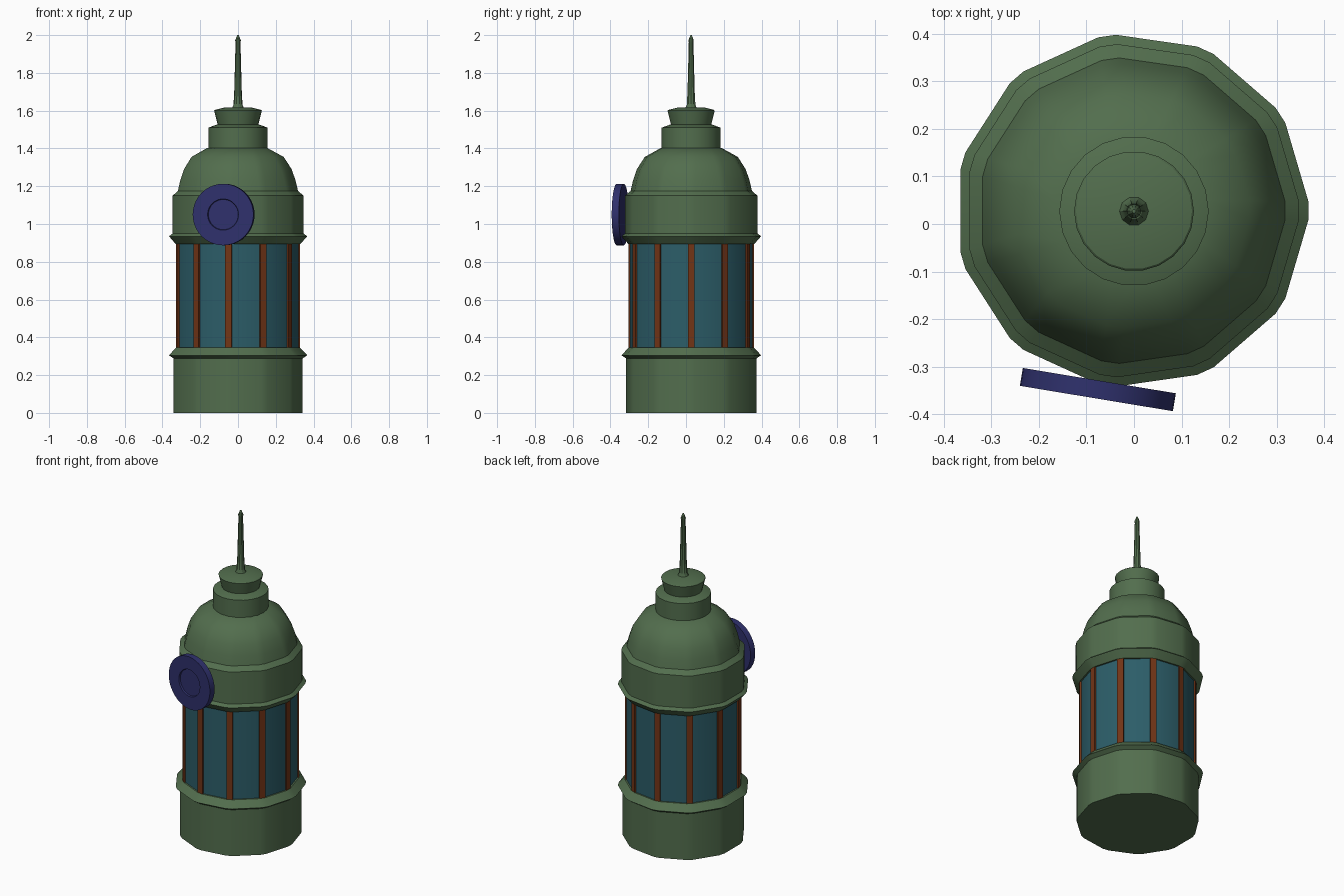
import bpy, bmesh, math
from mathutils import Matrix

if "Cube" in bpy.data.objects:
    bpy.data.objects.remove(bpy.data.objects["Cube"])

N = 11                      # sides of the main body
STEP = 2 * math.pi / N
HALF = STEP / 2
CX, CY = -0.004, 0.028      # body axis


def material(name, rgb):
    m = bpy.data.materials.new(name)
    m.diffuse_color = (*rgb, 1)
    m.use_nodes = True
    m.node_tree.nodes["Principled BSDF"].inputs["Base Color"].default_value = m.diffuse_color
    return m


GREEN = material("green_metal", (0.085, 0.155, 0.075))
TEAL = material("teal_glass", (0.025, 0.11, 0.14))
BROWN = material("copper", (0.17, 0.035, 0.008))
NAVY = material("navy", (0.028, 0.03, 0.15))


def finish(name, bm, mat, loc=(0, 0, 0), angle=30):
    bmesh.ops.recalc_face_normals(bm, faces=bm.faces)
    me = bpy.data.meshes.new(name)
    bm.to_mesh(me)
    bm.free()
    me.materials.append(mat)
    ob = bpy.data.objects.new(name, me)
    ob.location = loc
    bpy.context.collection.objects.link(ob)
    bpy.ops.object.select_all(action='DESELECT')
    ob.select_set(True)
    bpy.context.view_layer.objects.active = ob
    bpy.ops.object.shade_smooth_by_angle(angle=math.radians(angle))
    return ob


def loft(rings, name, mat, loc):
    """Skin a stack of equal-length point rings and cap both ends."""
    bm = bmesh.new()
    vs = [[bm.verts.new(p) for p in r] for r in rings]
    for a, b in zip(vs, vs[1:]):
        for i in range(len(a)):
            j = (i + 1) % len(a)
            bm.faces.new((a[i], a[j], b[j], b[i]))
    bm.faces.new(vs[0])
    bm.faces.new(vs[-1])
    return finish(name, bm, mat, loc)


def corner_dist(a, w):
    return (a - math.sin(HALF) * w) / math.cos(HALF)


def poly_ring(a, z, w=0.019):
    """11-sided ring with apothem a and corners cut to a flat of width 2w."""
    d, pts = corner_dist(a, w), []
    for k in range(N):
        c, s = math.cos(k * STEP), math.sin(k * STEP)
        pts += [(d * c - e * s, d * s + e * c, z) for e in (-w, w)]
    return pts


def body(name, profile, mat):
    return loft([poly_ring(*p) for p in profile], name, mat, (CX, CY, 0))


def turned(name, profile, sides, mat, loc=(0, 0.027, 0)):
    rings = [[(r * math.cos(2 * math.pi * i / sides),
               r * math.sin(2 * math.pi * i / sides), z)
              for i in range(sides)] for r, z in profile]
    return loft(rings, name, mat, loc)


# base with flared rim
body("base", [(.337, 0), (.337, .288), (.361, .305), (.325, .345)], GREEN)

# window panes
body("window_panes", [(.316, .34), (.316, .90)], TEAL)

# copper mullions at every corner
bm = bmesh.new()
for k in range(N):
    m = (Matrix.Rotation(k * STEP, 4, 'Z') @ Matrix.Translation((.318, 0, .62))
         @ Matrix.Diagonal((.03, .036, .56, 1)))
    bmesh.ops.create_cube(bm, size=1, matrix=m)
finish("mullions", bm, BROWN, (CX, CY, 0))

# drum with lower rim, shoulder and dome
body("drum_and_dome",
     [(.325, .893), (.361, .935), (.342, .95), (.342, 1.15), (.314, 1.175),
      (.302, 1.23, .02), (.282, 1.29, .02), (.242, 1.355, .021),
      (.158, 1.403, .0225)], GREEN)

# stacked collar and cap
turned("collar", [(.157, 1.39), (.157, 1.51), (.108, 1.528)], 22, GREEN)
turned("cap", [(.106, 1.52), (.126, 1.60), (.122, 1.604), (.07, 1.617)],
       22, GREEN)

# spire with pointed tip
turned("spire", [(.034, 1.61), (.024, 1.63), (.02, 1.70), (.013, 1.96),
                 (.015, 1.972), (.004, 2.0)], 10, GREEN)

# tilted disc with shallow recess
disc = turned("disc", [(.163, -.019), (.163, .019), (.083, .019),
                       (.080, .010)], 40, NAVY, (-.076, -.348, 1.05))
disc.rotation_euler = (math.pi / 2, 0, math.radians(-9.4))
